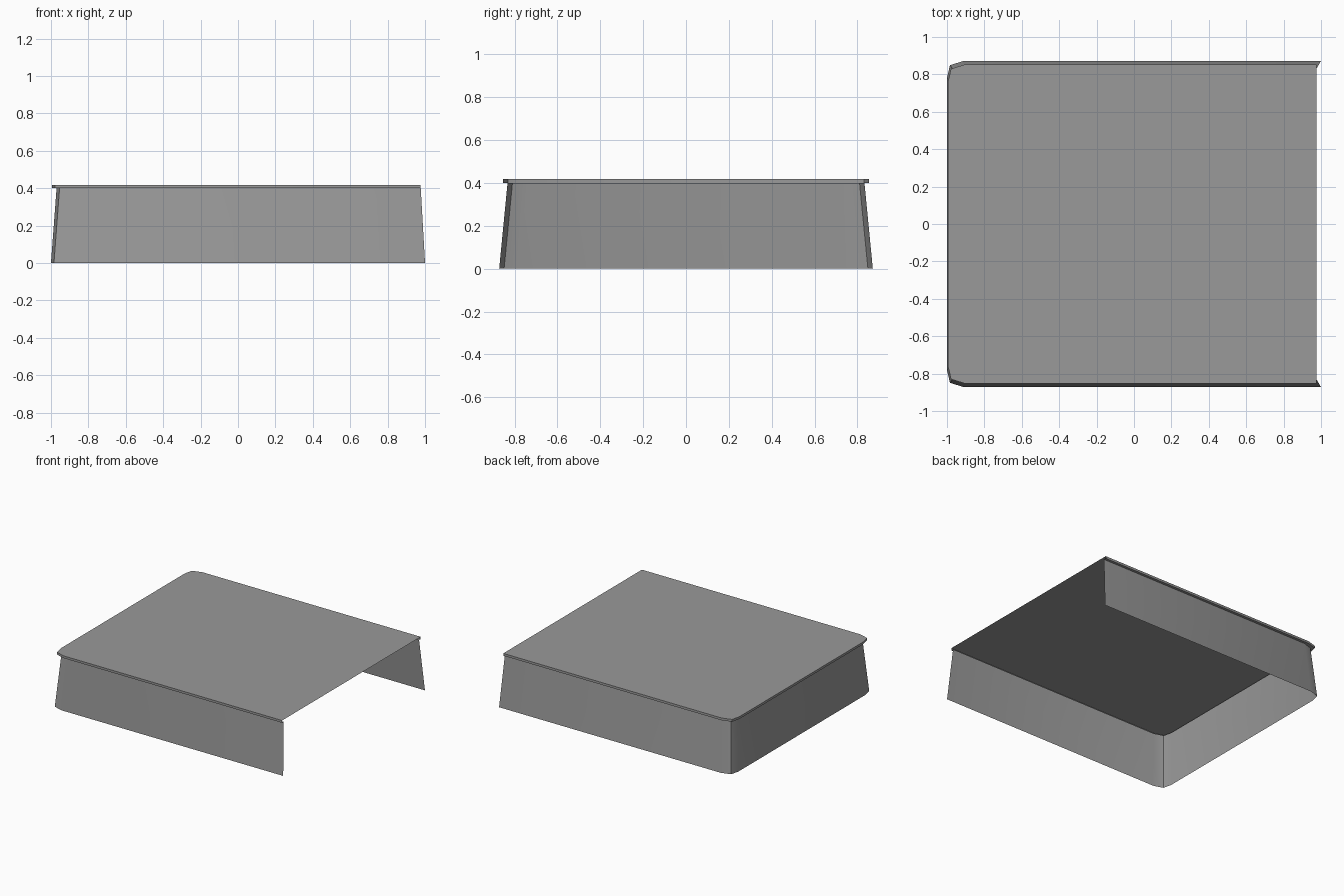
import bpy, bmesh, math

if "Cube" in bpy.data.objects:
    bpy.data.objects.remove(bpy.data.objects["Cube"])

grey = bpy.data.materials.new("mid grey")
grey.use_nodes = True
colour = (0.32, 0.32, 0.32, 1)
grey.diffuse_color = colour
grey.node_tree.nodes["Principled BSDF"].inputs["Base Color"].default_value = colour


def outline(bm, closed_x, open_x, half_y, z):
    """Three-sided outline, open at +x, with two-facet corners."""
    half = [(open_x, half_y), (closed_x + 0.09, half_y),
            (closed_x + 0.016, half_y - 0.023), (closed_x, half_y - 0.09)]
    path = half + [(x, -y) for x, y in reversed(half)]
    return [bm.verts.new((x, y, z)) for x, y in path]


def make_part(name, levels, capped=False):
    """Sheet lofted through the outlines, optionally closed on top."""
    bm = bmesh.new()
    rings = [outline(bm, *level) for level in levels]
    for low, high in zip(rings, rings[1:]):
        for i in range(len(low) - 1):
            bm.faces.new((low[i], low[i + 1], high[i + 1], high[i]))
    if capped:
        bm.faces.new(rings[-1])
    mesh = bpy.data.meshes.new(name)
    bm.to_mesh(mesh)
    bm.free()
    mesh.materials.append(grey)
    obj = bpy.data.objects.new(name, mesh)
    bpy.context.collection.objects.link(obj)
    bpy.ops.object.select_all(action="DESELECT")
    obj.select_set(True)
    bpy.context.view_layer.objects.active = obj
    bpy.ops.object.shade_smooth_by_angle(angle=math.radians(30))


# Levels: closed end x, open end x, half depth, height
wall_top = (-0.97, 0.977, 0.833, 0.4)

# Tapered side walls
make_part("side_walls", [(-1, 1, 0.872, 0), wall_top])

# Flat roof with its overhanging rim
make_part("roof_with_rim", [wall_top, (-0.994, 0.977, 0.853, 0.4),
                            (-0.994, 0.977, 0.853, 0.418)], capped=True)
